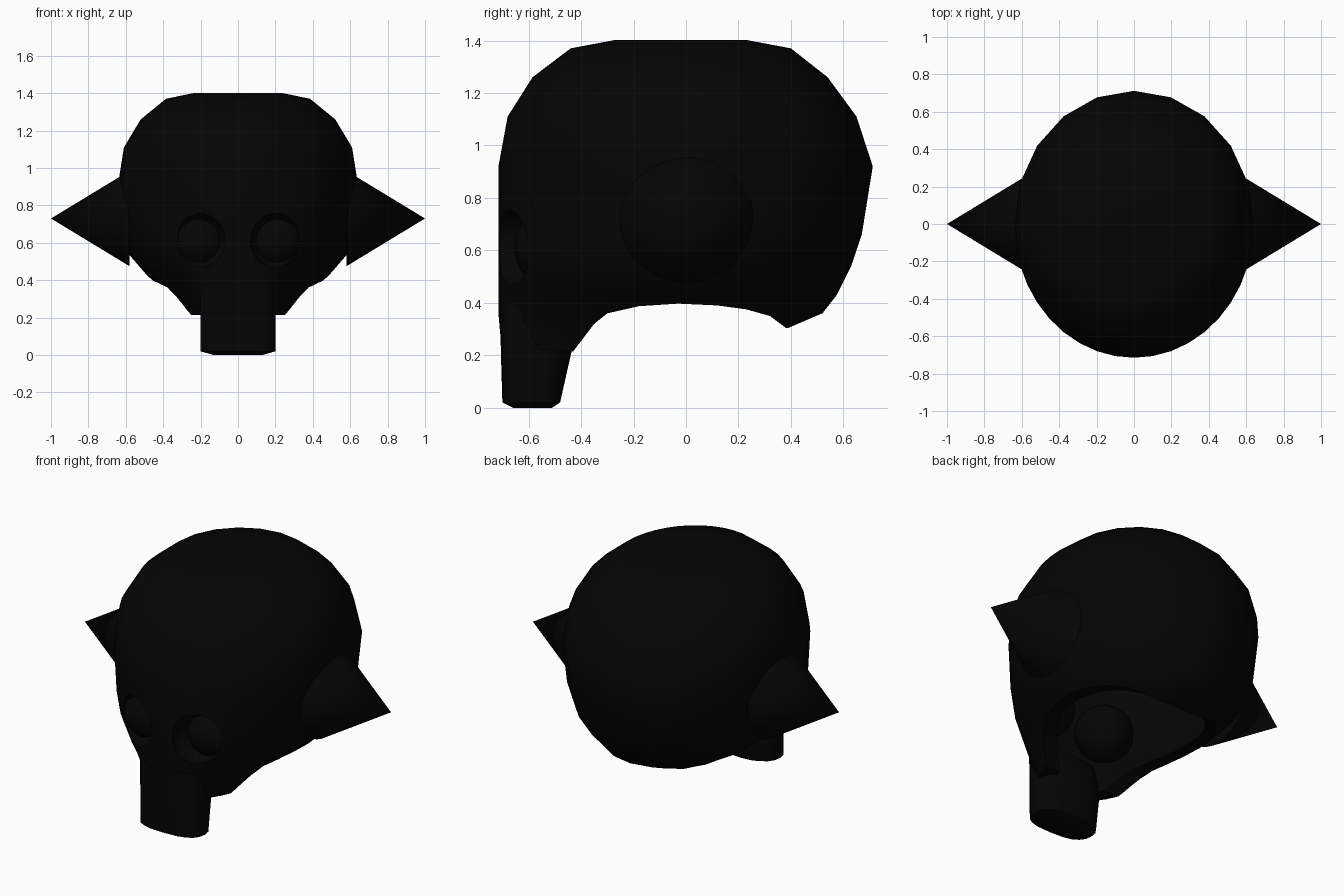
import bpy, bmesh, math
from mathutils import Matrix

if "Cube" in bpy.data.objects:
    bpy.data.objects.remove(bpy.data.objects["Cube"])

black = bpy.data.materials.new("black")
black.diffuse_color = (0.0015, 0.0015, 0.0015, 1)
black.use_nodes = True
black.node_tree.nodes["Principled BSDF"].inputs["Base Color"].default_value = black.diffuse_color


def make(name, bm, helper=False):
    bmesh.ops.recalc_face_normals(bm, faces=bm.faces)
    me = bpy.data.meshes.new(name)
    bm.to_mesh(me)
    bm.free()
    ob = bpy.data.objects.new(name, me)
    bpy.context.collection.objects.link(ob)
    me.materials.append(black)
    if helper:
        ob.hide_render = True
        ob.hide_viewport = True
    return ob


def loft(rings):
    bm = bmesh.new()
    loops = [[bm.verts.new(p) for p in r] for r in rings]
    n = len(loops[0])
    for a, b in zip(loops, loops[1:]):
        for i in range(n):
            bm.faces.new((a[i], a[(i + 1) % n], b[(i + 1) % n], b[i]))
    bm.faces.new(loops[0])
    bm.faces.new(loops[-1])
    return bm


def cut(ob, cutter):
    m = ob.modifiers.new("cut", 'BOOLEAN')
    m.operation = 'DIFFERENCE'
    m.solver = 'EXACT'
    m.object = cutter


def smooth(ob, deg=35):
    bpy.ops.object.select_all(action='DESELECT')
    ob.select_set(True)
    bpy.context.view_layer.objects.active = ob
    bpy.ops.object.shade_smooth_by_angle(angle=math.radians(deg))


# Head levels: height, half width, front reach, back reach
LEVELS = [(0.10, 0.22, 0.69, 0.12), (0.20, 0.31, 0.70, 0.25), (0.30, 0.375, 0.71, 0.38),
          (0.36, 0.415, 0.715, 0.52), (0.43, 0.49, 0.715, 0.575), (0.54, 0.585, 0.715, 0.63),
          (0.66, 0.62, 0.715, 0.67), (0.92, 0.64, 0.715, 0.712), (1.11, 0.61, 0.68, 0.65),
          (1.26, 0.52, 0.585, 0.54), (1.37, 0.385, 0.44, 0.40), (1.402, 0.23, 0.27, 0.23)]

# Coarse steps round the back, finer steps round the face
ANGLES = [18 * i for i in range(10)] + [180 + 9 * i for i in range(20)]


def head(inset, top_drop):
    rings = []
    for z, w, f, b in LEVELS:
        ring = []
        for deg in ANGLES:
            c, s = math.cos(math.radians(deg)), math.sin(math.radians(deg))
            reach = (b if s > 0 else f) - inset
            ring.append(((w - inset) * c, reach * s, z - top_drop * (z - 0.1) / 1.3))
        rings.append(ring)
    if inset:
        rings.insert(0, [(x, y, -0.1) for x, y, _ in rings[0]])
    return loft(rings)


# Hollow helmet shell with an arched lower rim
shell = make("mask_shell", head(0, 0))
cut(shell, make("cavity_cutter", head(0.10, 0.10), True))
ARCH = [(-1, -0.5), (-1, 0.235), (-0.6, 0.225), (-0.43, 0.215), (-0.35, 0.32), (-0.30, 0.36),
        (-0.18, 0.387), (-0.03, 0.397), (0.12, 0.39), (0.23, 0.375), (0.32, 0.35),
        (0.38, 0.305), (1, 0.2), (1, -0.5)]
cut(shell, make("rim_cutter", loft([[(x, y, z) for y, z in ARCH] for x in (-1, 1)]), True))

# Recessed eyes: a hole in the shell and a ball behind it
balls = []
for side, tag in ((-1, "left"), (1, "right")):
    bm = bmesh.new()
    bmesh.ops.create_uvsphere(bm, u_segments=24, v_segments=12, radius=0.15,
                              matrix=Matrix.Translation((side * 0.215, -0.70, 0.61)))
    cut(shell, make(tag + "_eye_cutter", bm, True))
    bm = bmesh.new()
    bmesh.ops.create_uvsphere(bm, u_segments=24, v_segments=12, radius=0.16,
                              matrix=Matrix.Translation((side * 0.205, -0.495, 0.61)))
    balls.append(make(tag + "_eye", bm))

# Bake the cuts so the edges can be shaded sharply
dg = bpy.context.evaluated_depsgraph_get()
baked = bpy.data.meshes.new_from_object(shell.evaluated_get(dg))
shell.modifiers.clear()
shell.data = baked
smooth(shell)
for b in balls:
    smooth(b)

# Oval mouth column with a slightly rounded foot
rings = []
for z, w, front, back in ((0.0, 0.13, -0.66, -0.51), (0.02, 0.2, -0.70, -0.48),
                          (0.22, 0.2, -0.706, -0.435), (0.40, 0.2, -0.708, -0.50)):
    ring = []
    for i in range(20):
        a = math.tau * i / 20
        c, s = math.cos(a), math.sin(a)
        x = math.copysign(abs(c) ** 0.7, c) * w
        y = -0.595 + math.copysign(abs(s) ** 0.85, s) * ((back + 0.595) if s > 0 else (-0.595 - front))
        ring.append((x, y, z))
    rings.append(ring)
smooth(make("mouth_column", loft(rings)), 40)

# Pointed ear cones
for side, tag in ((-1, "left"), (1, "right")):
    bm = bmesh.new()
    bmesh.ops.create_cone(bm, cap_ends=True, segments=32, radius1=0.255, radius2=0, depth=0.42,
                          matrix=Matrix.Translation((side * 0.79, 0, 0.73))
                          @ Matrix.Rotation(side * math.pi / 2, 4, 'Y'))
    smooth(make(tag + "_ear_cone", bm))
